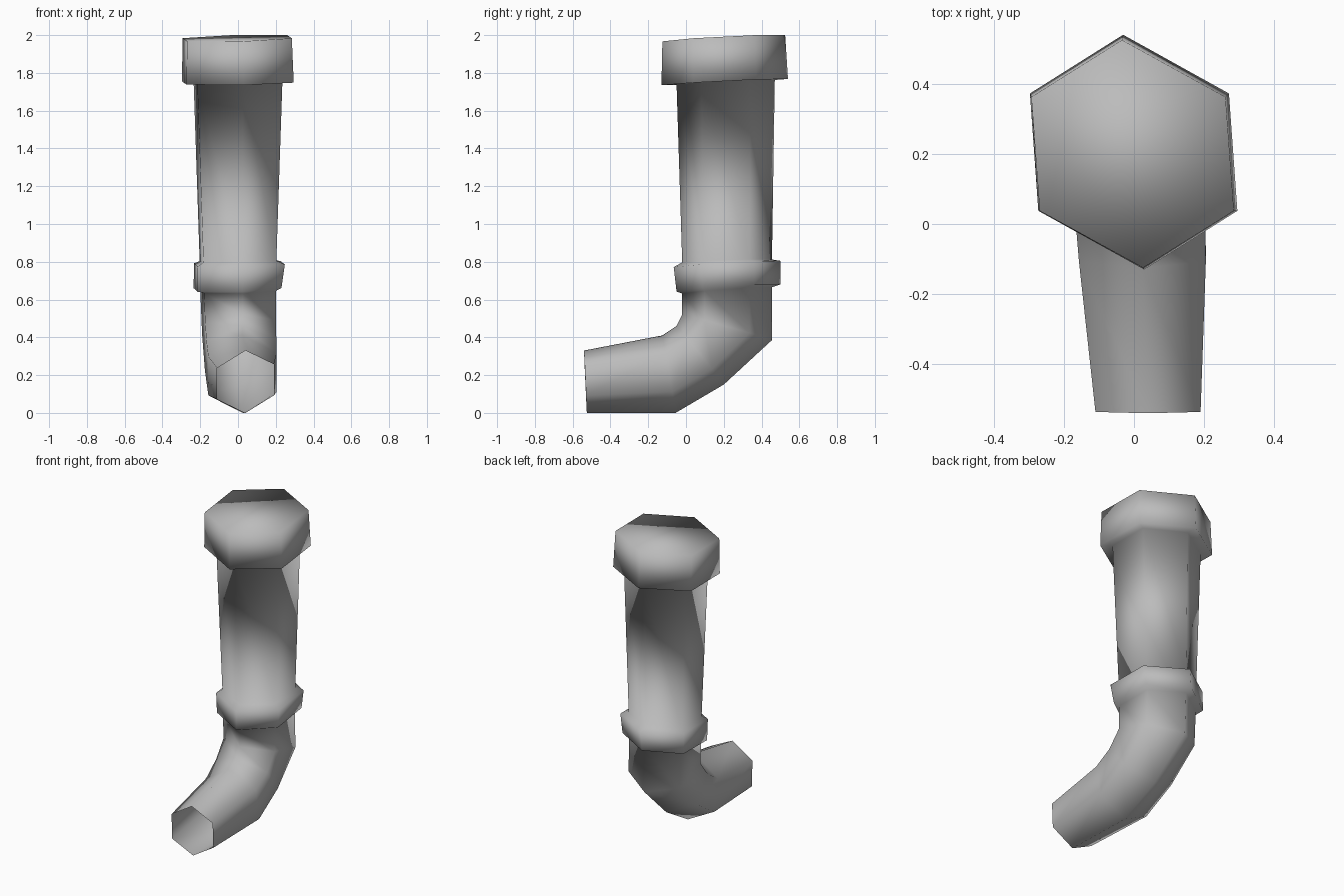
import bpy
import bmesh
from mathutils import Vector

cube = bpy.data.objects.get("Cube")
if cube:
    bpy.data.objects.remove(cube, do_unlink=True)

# Painted metal
metal = bpy.data.materials.new("grey metal")
metal.use_nodes = True
grey = (0.5, 0.5, 0.5, 1)
metal.diffuse_color = grey
metal.node_tree.nodes["Principled BSDF"].inputs["Base Color"].default_value = grey


def add_ring(bm, front, back, left, right, twist, roll):
    """Add a slightly twisted hexagon between a front and a back point (y, z)."""
    front, back = Vector((0, *front)), Vector((0, *back))
    middle = (left + right) / 2
    corners = [
        (middle + twist, 0, 0),
        (right, 0.25, roll),
        (right - twist * 0.8, 0.75, roll),
        (middle - twist, 1, 0),
        (left, 0.75, -roll),
        (left + twist * 0.8, 0.25, -roll),
    ]
    return [bm.verts.new(front.lerp(back, t) + Vector((x, 0, lift)))
            for x, t, lift in corners]


def bridge(bm, upper, lower):
    """Join two rings with a band of quads."""
    for i in range(len(upper)):
        j = (i + 1) % len(upper)
        bm.faces.new((upper[i], lower[i], lower[j], upper[j]))


# Sections from the top down: front, back, left, right, twist, roll
head = [
    ((-0.125, 1.967), (0.525, 2.0), -0.293, 0.285, 0.03, 0.008),
    ((-0.13, 1.735), (0.54, 1.768), -0.297, 0.295, 0.03, 0.005),
]
column = [
    ((-0.05, 1.738), (0.47, 1.765), -0.235, 0.235, 0.025, 0.005),
    ((-0.02, 0.797), (0.455, 0.812), -0.203, 0.203, 0.025, 0.005),
]
collar = [
    ((-0.065, 0.772), (0.5, 0.805), -0.233, 0.248, 0.025, 0.005),
    ((-0.05, 0.642), (0.5, 0.68), -0.235, 0.23, 0.025, 0.01),
]
elbow = [
    ((-0.02, 0.632), (0.455, 0.665), -0.2, 0.2, 0.025, 0.005),
    ((-0.02, 0.52), (0.455, 0.385), -0.19, 0.2, 0.02, 0.005),
    ((-0.05, 0.46), (0.2, 0.15), -0.175, 0.203, 0.01, 0.005),
    ((-0.125, 0.41), (-0.055, 0), -0.157, 0.205, 0, 0.01),
]
spout = [((-0.54, 0.33), (-0.525, 0), -0.11, 0.19, 0, 0.01)]

# One continuous pipe, open at the spout
bm = bmesh.new()
rings = [add_ring(bm, *section) for section in head + column + collar + elbow + spout]
for upper, lower in zip(rings, rings[1:]):
    bridge(bm, upper, lower)

# Lid closing the head, fanned from its left back corner
lid = rings[0]
root = lid[4]
for i in (5, 0, 1, 2):
    bm.faces.new((root, lid[i], lid[(i + 1) % 6]))

for face in bm.faces:
    face.smooth = True

mesh = bpy.data.meshes.new("drain_pipe")
bm.to_mesh(mesh)
bm.free()
mesh.materials.append(metal)
pipe = bpy.data.objects.new("drain_pipe", mesh)
bpy.context.collection.objects.link(pipe)
